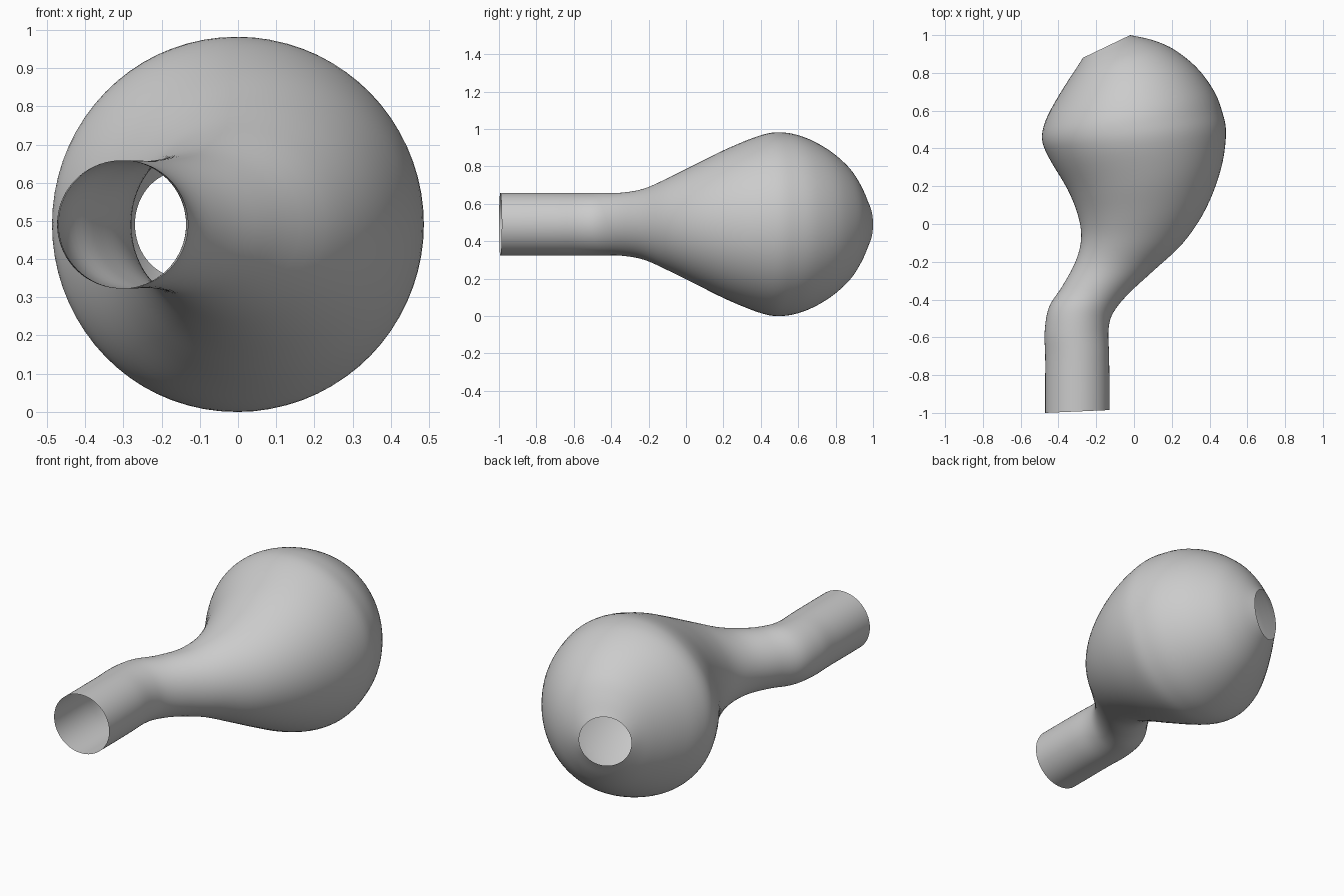
import bpy
import bmesh
import math
from mathutils import Vector

cube = bpy.data.objects.get("Cube")
if cube:
    bpy.data.objects.remove(cube)

SIDES = 72
STEPS = 5
MID_HEIGHT = 0.491

# Cross-sections from neck opening to rear opening:
# left wall x, y, right wall x, y, half height
SECTIONS = [Vector(s) for s in (
    (-.47, -1, -.13, -.985, .168),
    (-.47, -.85, -.13, -.84, .168),
    (-.47, -.7, -.132, -.69, .168),
    (-.473, -.57, -.135, -.56, .168),
    (-.45, -.44, -.11, -.47, .168),
    (-.38, -.33, -.03, -.37, .168),
    (-.31, -.2, .1, -.25, .19),
    (-.28, -.08, .26, -.1, .25),
    (-.295, .04, .38, .08, .325),
    (-.35, .18, .46, .29, .41),
    (-.45, .35, .487, .48, .48),
    (-.487, .45, .465, .6, .49),
    (-.467, .55, .42, .71, .465),
    (-.41, .66, .33, .83, .405),
    (-.345, .765, .21, .925, .32),
    (-.302, .83, .1, .973, .235),
    (-.27, .88, -.02, 1, .14),
)]


def blend(a, b, c, d, t):
    """Smooth curve through b and c."""
    return (b * 2 + (c - a) * t + (a * 2 - b * 5 + c * 4 - d) * t * t
            + (b * 3 - a - c * 3 + d) * t ** 3) / 2


def smooth_sections(keys):
    padded = [keys[0] * 2 - keys[1]] + keys + [keys[-1] * 2 - keys[-2]]
    result = []
    for i in range(len(keys) - 1):
        result += [blend(*padded[i:i + 4], k / STEPS) for k in range(STEPS)]
    return result + [keys[-1]]


def ring(bm, section):
    lx, ly, rx, ry, height = section
    left, right = Vector((lx, ly, MID_HEIGHT)), Vector((rx, ry, MID_HEIGHT))
    centre, half = (left + right) / 2, (right - left) / 2
    up = Vector((0, 0, height))
    angles = [math.tau * j / SIDES for j in range(SIDES)]
    return [bm.verts.new(centre + half * math.cos(a) + up * math.sin(a))
            for a in angles]


# Plain grey material
grey = bpy.data.materials.new("light grey")
grey.use_nodes = True
colour = (0.6, 0.6, 0.6, 1)
grey.diffuse_color = colour
grey.node_tree.nodes["Principled BSDF"].inputs["Base Color"].default_value = colour

# Open-ended bulb with a bent neck, lofted as one thin shell
bm = bmesh.new()
rings = [ring(bm, s) for s in smooth_sections(SECTIONS)]
for near, far in zip(rings, rings[1:]):
    for j in range(SIDES):
        k = (j + 1) % SIDES
        bm.faces.new((near[j], far[j], far[k], near[k]))
mesh = bpy.data.meshes.new("bulb_with_bent_neck")
bm.to_mesh(mesh)
bm.free()
mesh.materials.append(grey)
bulb = bpy.data.objects.new("bulb_with_bent_neck", mesh)
bpy.context.collection.objects.link(bulb)
bpy.context.view_layer.objects.active = bulb
bulb.select_set(True)
bpy.ops.object.shade_smooth_by_angle()
